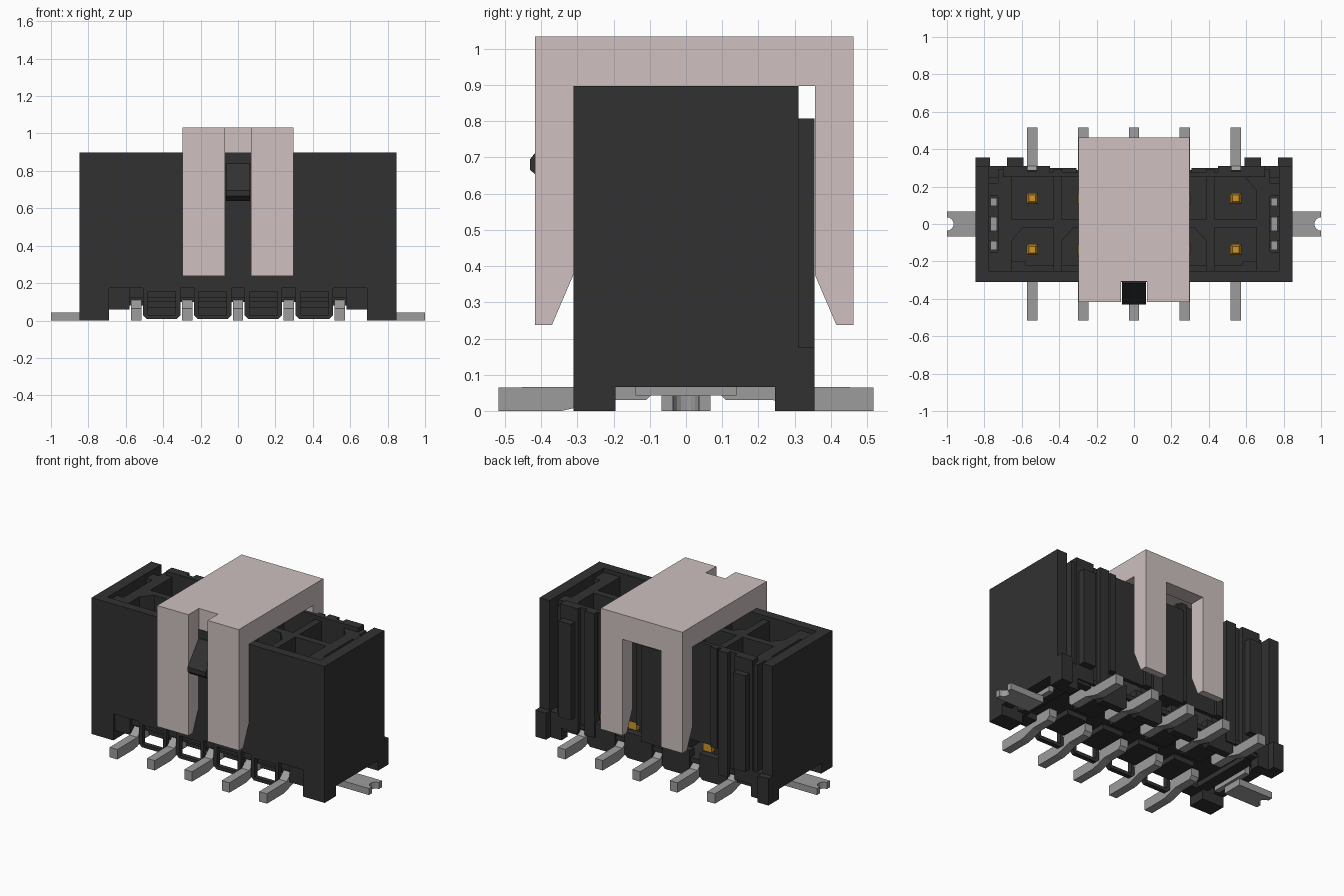
import bpy, bmesh, math
from mathutils import Vector

if "Cube" in bpy.data.objects:
    bpy.data.objects.remove(bpy.data.objects["Cube"], do_unlink=True)


def material(name, rgb):
    m = bpy.data.materials.new(name)
    m.use_nodes = True
    m.diffuse_color = (*rgb, 1)
    m.node_tree.nodes["Principled BSDF"].inputs["Base Color"].default_value = (*rgb, 1)
    return m


BLACK = material("black plastic", (0.031, 0.031, 0.031))
CAP = material("pinkish grey plastic", (0.62, 0.53, 0.53))
METAL = material("grey metal", (0.335, 0.335, 0.335))
GOLD = material("gold", (0.62, 0.30, 0.02))


def prism(name, axis, outline, lo, hi, mat):
    """Extrude a flat outline along an axis; outline uses the other two axes in order."""
    def place(p, d):
        c = list(p)
        c.insert("xyz".index(axis), d)
        return Vector(c)
    bm = bmesh.new()
    a = [bm.verts.new(place(p, lo)) for p in outline]
    b = [bm.verts.new(place(p, hi)) for p in outline]
    bm.faces.new(a)
    bm.faces.new(b)
    n = len(a)
    for i in range(n):
        bm.faces.new((a[i], a[(i + 1) % n], b[(i + 1) % n], b[i]))
    bmesh.ops.recalc_face_normals(bm, faces=bm.faces)
    me = bpy.data.meshes.new(name)
    bm.to_mesh(me)
    bm.free()
    me.materials.append(mat)
    ob = bpy.data.objects.new(name, me)
    bpy.context.collection.objects.link(ob)
    return ob


def box(name, x, y, z, mat=BLACK):
    return prism(name, "z", [(x[0], y[0]), (x[1], y[0]), (x[1], y[1]), (x[0], y[1])], *z, mat)


def span(s, a, b):
    """Range mirrored to side s."""
    return tuple(sorted((s * a, s * b)))


def cut(ob, cutter):
    mod = ob.modifiers.new("cut", "BOOLEAN")
    mod.operation = "DIFFERENCE"
    mod.solver = "EXACT"
    mod.object = cutter
    with bpy.context.temp_override(object=ob, active_object=ob, selected_objects=[ob]):
        bpy.ops.object.modifier_apply(modifier=mod.name)
    bpy.data.objects.remove(cutter, do_unlink=True)


PITCH, ROW, TOP, CELL_TOP = 0.272, 0.137, 0.897, 0.87
COLUMNS = [i * PITCH for i in range(-2, 3)]
DIVIDERS = [(i + 0.5) * PITCH for i in range(-2, 2)]

# Housing: front wall with the tail opening, floor
prism("front_wall", "y", [(-0.848, 0), (-0.69, 0), (-0.69, 0.175), (0.69, 0.175), (0.69, 0),
                          (0.848, 0), (0.848, TOP), (-0.848, TOP)], -0.31, -0.25, BLACK)
box("floor", (-0.79, 0.79), (-0.26, 0.29), (0.10, 0.13))
box("front_sill", (-0.69, 0.69), (-0.275, -0.22), (0.12, 0.18))

# Housing ends, mirrored
for s in (1, -1):
    side = "left" if s > 0 else "right"
    prism(side + "_end_wall", "x", [(-0.31, 0), (-0.195, 0), (-0.195, 0.067), (0.245, 0.067),
                                    (0.245, 0), (0.31, 0), (0.31, TOP), (-0.31, TOP)],
          *span(s, 0.775, 0.848), BLACK)
    for label, y in (("front", (-0.31, -0.195)), ("back", (0.245, 0.31))):
        box(f"{side}_{label}_corner", span(s, 0.69, 0.848), y, (0, 0.17))
    box(side + "_back_foot", span(s, 0.77, 0.848), (0.30, 0.355), (0, 0.175))
    box(side + "_inner_fin", span(s, 0.655, 0.728), (-0.26, 0.295), (0.067, CELL_TOP))
    for label, y in (("front", (-0.25, -0.15)), ("back", (0.15, 0.22))):
        box(f"{side}_{label}_pocket_web", span(s, 0.72, 0.78), y, (0.1, CELL_TOP))

    # Back wall segments with a groove between them, and the outer rib
    box(side + "_back_wall_outer", span(s, 0.57, 0.70), (0.25, 0.31), (0.08, TOP))
    box(side + "_back_wall_groove", span(s, 0.51, 0.58), (0.25, 0.28), (0.08, TOP))
    box(side + "_back_wall_inner", span(s, 0.45, 0.52), (0.25, 0.31), (0.08, TOP))
    box(side + "_back_rib", span(s, 0.59, 0.68), (0.30, 0.355), (0.175, 0.807))

    # Solder tab with a rounded notch in its outer end
    arc = [(s * (1 - 0.036 * math.cos(t)), 0.036 * math.sin(t))
           for t in (math.pi * (k / 8 - 0.5) for k in range(9))]
    prism(side + "_solder_tab", "z", [(s * 0.75, -0.068), (s * 1.0, -0.068)] + arc +
          [(s * 1.0, 0.068), (s * 0.75, 0.068)], 0, 0.043, METAL)

    # Upright tab prongs held between dark webs
    box(side + "_tab_upright", span(s, 0.733, 0.768), (-0.14, 0.14), (0.043, 0.2), METAL)
    for y in ((-0.14, -0.09), (-0.037, 0.037), (0.095, 0.14)):
        box(side + "_tab_prong", span(s, 0.733, 0.768), y, (0.19, 0.5), METAL)
    for y in ((-0.09, -0.037), (0.037, 0.095)):
        box(side + "_tab_web", span(s, 0.728, 0.775), y, (0.2, 0.45))

# Back wall middle: recessed panels open above the floor, lower at the centre
for s in (1, -1):
    box("back_panel", span(s, 0.10, 0.46), (0.25, 0.275), (0.24, TOP))
box("back_centre_panel", (-0.10, 0.10), (0.25, 0.275), (0.175, 0.807))
box("back_centre_rib", (-0.08, 0.08), (0.26, 0.355), (0.175, 0.807))

# Terminal cells: divider walls, with ribs continuing under the floor
box("middle_divider", (-0.70, 0.70), (-0.02, 0.025), (0.1, CELL_TOP))
for x in DIVIDERS:
    box("cell_divider", (x - 0.023, x + 0.023), (-0.26, 0.255), (0.1, CELL_TOP))
    box("back_fin", (x - 0.023, x + 0.023), (0.25, 0.295), (0.24, TOP))
    for s in (1, -1):
        box("floor_rib", (x - 0.075, x + 0.075), span(s, 0.03, 0.24), (0.067, 0.11))

# Chamfered cell corners for keying
for x, y, s in ((0.655, 0.25, 1), (-0.655, -0.02, -1), (0.385, -0.02, 1), (-0.385, -0.02, -1)):
    prism("cell_key", "z", [(x, y), (x - s * 0.06, y), (x, y - 0.07)], 0.1, CELL_TOP, BLACK)

# Spacers between the tails: open loops at the front, solid blocks at the back
W, C = 0.1, 0.02
for x in DIVIDERS:
    outline = [(x - W + C, 0.008), (x + W - C, 0.008), (x + W, 0.008 + C),
               (x + W, 0.176), (x - W, 0.176), (x - W, 0.008 + C)]
    loop = prism("front_spacer_loop", "y", outline, -0.305, -0.275, BLACK)
    cut(loop, box("loop_cutter", (x - 0.075, x + 0.075), (-0.4, -0.2), (0.03, 0.155)))
    prism("back_spacer", "y", outline, 0.25, 0.30, BLACK)
for s in (1, -1):
    box("front_end_spacer", span(s, 0.58, 0.70), (-0.295, -0.20), (0.06, 0.176))
    box("back_end_spacer", span(s, 0.58, 0.70), (0.25, 0.30), (0.06, 0.176))

# Contacts: bent grey tails and gold pins with tapered tips
TAIL = [(0.517, 0), (0.345, 0), (0.31, 0.008), (0.24, 0.03), (0.11, 0.03), (0.09, 0.05),
        (0.09, 0.125), (0.24, 0.125), (0.31, 0.067), (0.517, 0.065)]
for x in COLUMNS:
    for s in (1, -1):
        prism("contact_tail", "x", [(s * y, z) for y, z in TAIL], x - 0.028, x + 0.028, METAL)
        pin = box("contact_pin", (x - 0.03, x + 0.03), span(s, ROW - 0.03, ROW + 0.03),
                  (0.12, 0.66), GOLD)
        bm = bmesh.new()
        bm.from_mesh(pin.data)
        tip = [f for f in bm.faces if f.normal.z > 0.9]
        new = bmesh.ops.extrude_face_region(bm, geom=tip)["geom"]
        centre = Vector((x, s * ROW, 0.71))
        for v in (g for g in new if isinstance(g, bmesh.types.BMVert)):
            v.co = centre + (v.co - centre) * 0.6
            v.co.z = 0.71
        bmesh.ops.delete(bm, geom=tip, context="FACES")
        bm.to_mesh(pin.data)
        bm.free()

# Front latch catch
prism("latch_catch", "x", [(-0.30, 0.84), (-0.315, 0.84), (-0.43, 0.695), (-0.43, 0.665),
                           (-0.40, 0.64), (-0.30, 0.64)], -0.065, 0.065, BLACK)

# Pick-up cap: U profile with a front slot and a back window
cap = prism("pickup_cap", "x", [(-0.416, 1.033), (-0.416, 0.237), (-0.37, 0.237), (-0.311, 0.375),
                                (-0.311, 0.897), (0.356, 0.897), (0.356, 0.375), (0.415, 0.237),
                                (0.462, 0.237), (0.462, 1.033)], -0.297, 0.297, CAP)
cut(cap, box("front_slot_cutter", (-0.07, 0.07), (-0.6, -0.307), (0.1, 1.2)))
cut(cap, box("back_window_cutter", (-0.14, 0.14), (0.33, 0.6), (0.1, 0.87)))
